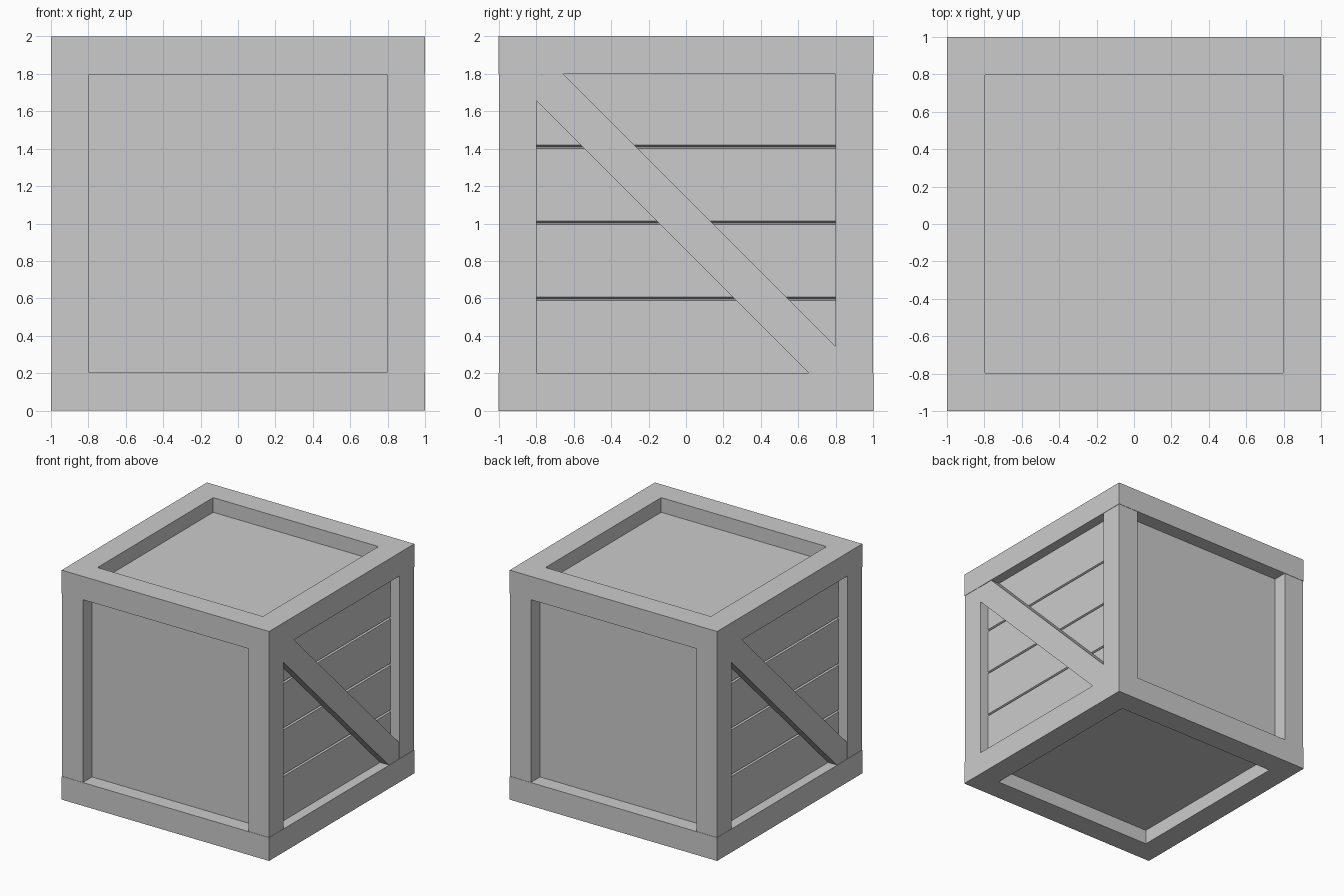
import bpy
import bmesh
from mathutils import Matrix

cube = bpy.data.objects.get("Cube")
if cube:
    bpy.data.objects.remove(cube, do_unlink=True)

grey = bpy.data.materials.new("plain grey")
grey.use_nodes = True
grey.diffuse_color = (0.6, 0.6, 0.6, 1)
grey.node_tree.nodes["Principled BSDF"].inputs["Base Color"].default_value = (0.6, 0.6, 0.6, 1)

INNER = 0.797     # half size of each frame opening
SEAM = 0.003      # tiny step between neighbouring timbers
PANEL = 0.872     # face of the plain recessed panels
PLANK = 0.912     # face of the planked sides


def finish(name, bm):
    bmesh.ops.recalc_face_normals(bm, faces=bm.faces)
    mesh = bpy.data.meshes.new(name)
    bm.to_mesh(mesh)
    bm.free()
    mesh.materials.append(grey)
    obj = bpy.data.objects.new(name, mesh)
    bpy.context.collection.objects.link(obj)
    return obj


def box(name, low, high):
    bm = bmesh.new()
    bmesh.ops.create_cube(bm, size=1)
    for v in bm.verts:
        v.co = [high[i] if v.co[i] > 0 else low[i] for i in range(3)]
    return finish(name, bm)


def prism(name, points, direction, side):
    """Extrude a closed outline; side -1 turns it half round the z axis."""
    bm = bmesh.new()
    face = bm.faces.new([bm.verts.new(p) for p in points])
    made = bmesh.ops.extrude_face_region(bm, geom=[face])["geom"]
    verts = [g for g in made if isinstance(g, bmesh.types.BMVert)]
    bmesh.ops.translate(bm, verts=verts, vec=direction)
    if side < 0:
        bm.transform(Matrix.Diagonal((-1, -1, 1, 1)))
    return finish(name, bm)


def span(sign, reach=1):
    """Low and high limits of a timber on one side."""
    return sorted((sign * INNER, sign * reach))


SIDES = {1: "left", -1: "right"}
ENDS = {-1: "front", 1: "back"}
LEVELS = {-1: "bottom", 1: "top"}

# Corner posts
for sx, side in SIDES.items():
    for sy, end in ENDS.items():
        x, y = span(sx, 1 - SEAM), span(sy, 1 - SEAM)
        box(f"{end}_{side}_post", (x[0], y[0], 0.2), (x[1], y[1], 1 + INNER))

# Horizontal rails
for sz, level in LEVELS.items():
    z = [1 + v for v in span(sz)]
    for sy, end in ENDS.items():
        y = span(sy)
        box(f"{level}_{end}_rail", (-1, y[0], z[0]), (1, y[1], z[1]))
    for sx, side in SIDES.items():
        x = span(sx)
        box(f"{level}_{side}_rail", (x[0], -INNER, z[0]), (x[1], INNER, z[1]))

# Plain panels on the front, back, top and bottom
W = 0.85
for sy, end in ENDS.items():
    y = sorted((sy * 0.8, sy * PANEL))
    box(f"{end}_panel", (-W, y[0], 1 - W), (W, y[1], 1 + W))
for sz, level in LEVELS.items():
    z = sorted((1 + sz * 0.8, 1 + sz * PANEL))
    box(f"{level}_panel", (-W, -W, z[0]), (W, W, z[1]))

# Planked sides with grooves, each crossed by a diagonal brace
outline = [(0.8, -W, 1 - W), (PLANK, -W, 1 - W)]
for i in (-1, 0, 1):
    mid = 1.003 + 0.405 * i
    outline += [(PLANK, -W, mid - 0.008), (PLANK - 0.02, -W, mid), (PLANK, -W, mid + 0.01)]
outline += [(PLANK, -W, 1 + W), (0.8, -W, 1 + W)]

CUT = INNER - 0.142
lo, hi = 1 - INNER, 1 + INNER
brace = [(-INNER, hi), (-INNER, 1 + CUT), (CUT, lo), (INNER, lo), (INNER, 1 - CUT), (-CUT, hi)]
for sx, side in SIDES.items():
    prism(f"{side}_planks", outline, (0, 2 * W, 0), sx)
    prism(f"{side}_diagonal_brace", [(0.89, y, z) for y, z in brace], (0.995 - 0.89, 0, 0), sx)
